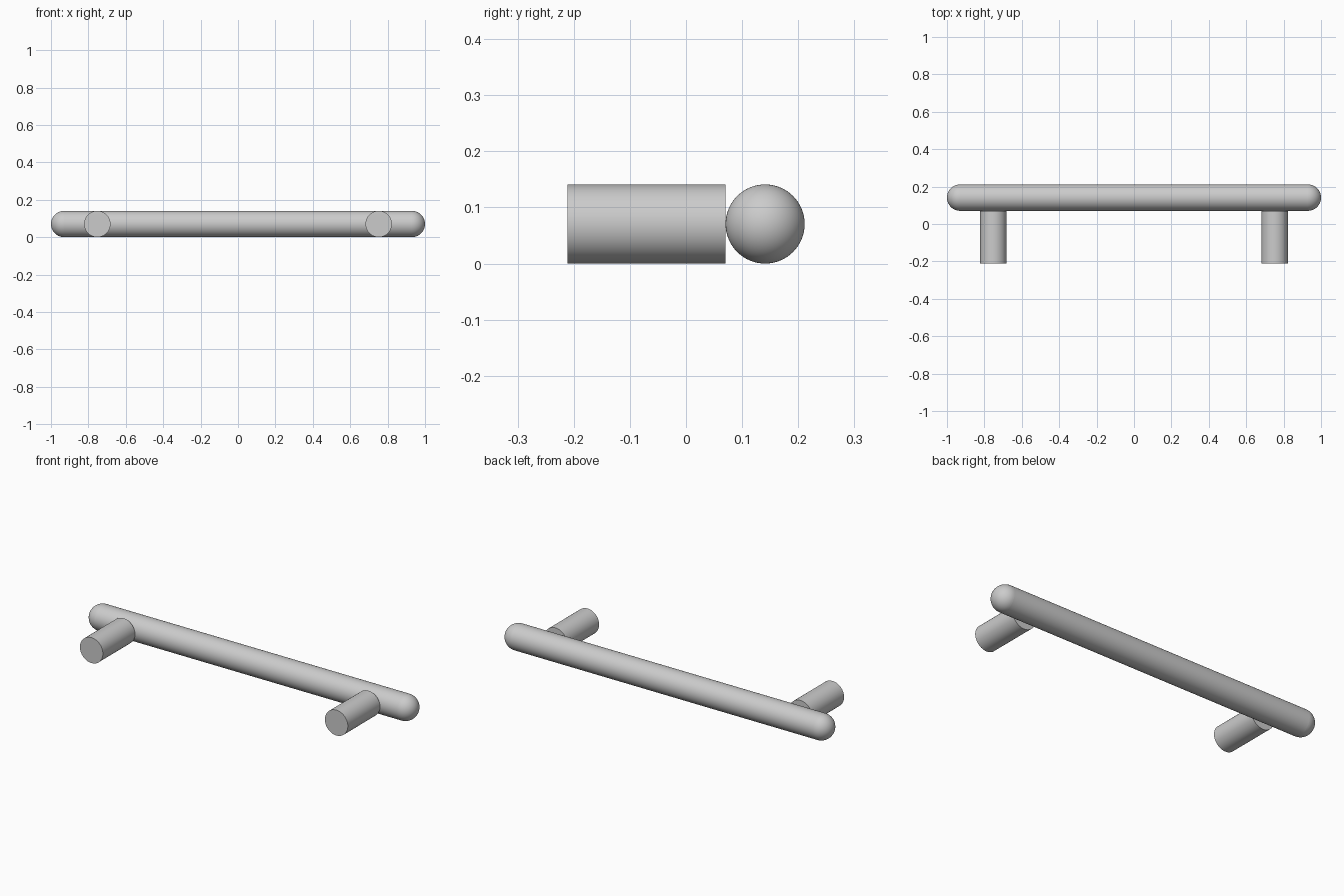
import bpy, bmesh, math

if "Cube" in bpy.data.objects:
    bpy.data.objects.remove(bpy.data.objects["Cube"])

R = 0.0705          # shared tube radius
BAR_Y = 2 * R       # bar centre line
BAR_END = 1 - R     # where the rounded ends begin
POST_X = 0.752
SIDES = 64


def smooth(obj):
    bpy.ops.object.select_all(action='DESELECT')
    obj.select_set(True)
    bpy.context.view_layer.objects.active = obj
    bpy.ops.object.shade_smooth_by_angle(angle=math.radians(40))


def rod(name, centre, length, rotation):
    bpy.ops.mesh.primitive_cylinder_add(vertices=SIDES, radius=R, depth=length,
                                        location=centre, rotation=rotation)
    obj = bpy.context.object
    obj.name = name
    smooth(obj)


def dome(name, centre, rotation):
    bpy.ops.mesh.primitive_uv_sphere_add(segments=SIDES, ring_count=32, radius=R,
                                         location=centre, rotation=rotation)
    obj = bpy.context.object
    obj.name = name
    # keep only the outer half of the sphere
    bm = bmesh.new()
    bm.from_mesh(obj.data)
    bmesh.ops.delete(bm, geom=[v for v in bm.verts if v.co.z < -1e-5], context='VERTS')
    bm.to_mesh(obj.data)
    bm.free()
    smooth(obj)


# grip bar along x
rod("grip_bar", (0, BAR_Y, R), 2 * BAR_END, (0, math.pi / 2, 0))

for side, label in ((-1, "left"), (1, "right")):
    # rounded bar end
    dome(label + "_bar_end", (side * BAR_END, BAR_Y, R), (0, side * math.pi / 2, 0))
    # mounting post, touching the bar from the front
    rod(label + "_post", (side * POST_X, -R, R), 4 * R, (math.pi / 2, 0, 0))
